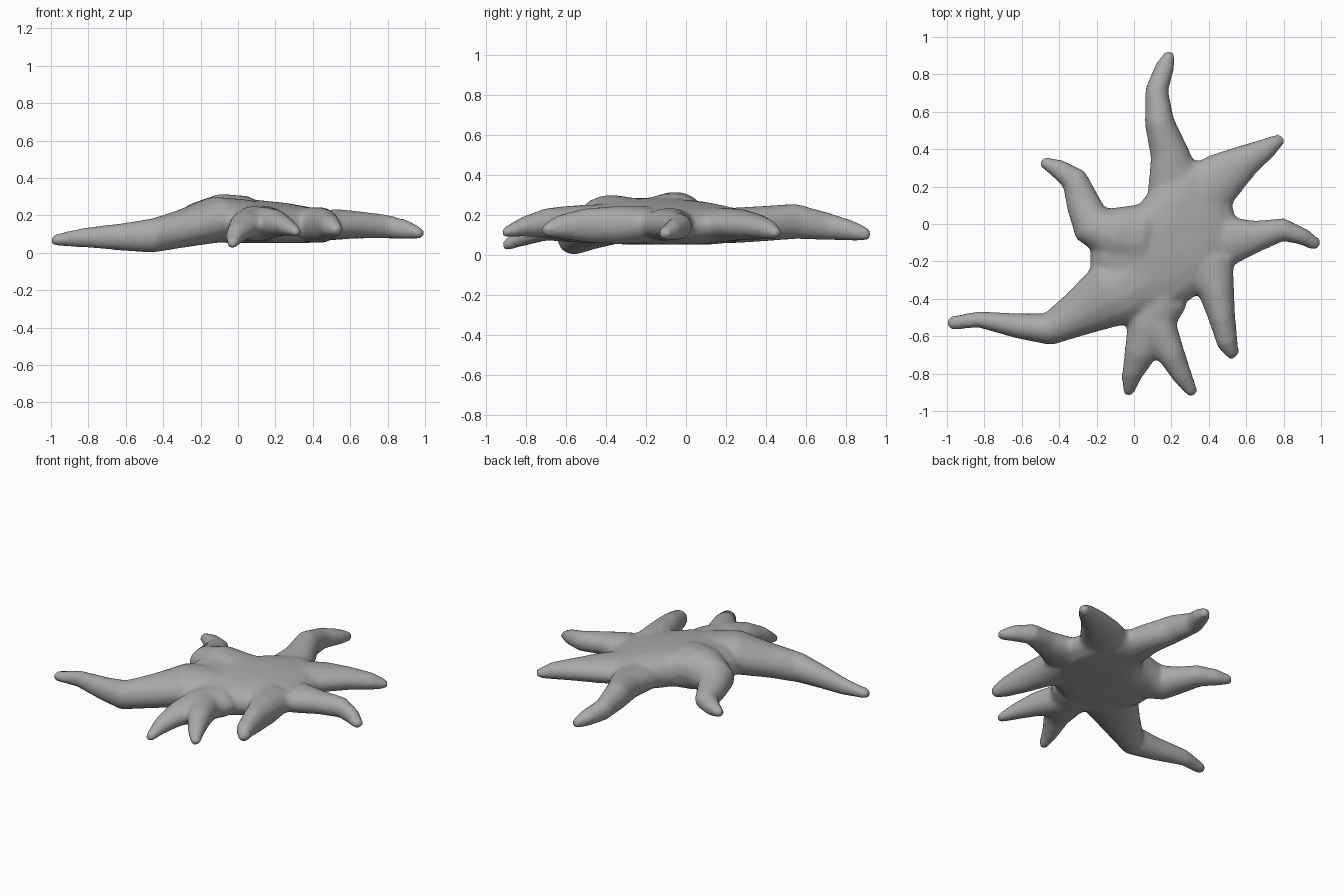
import bpy, bmesh, math
from mathutils import Vector

if "Cube" in bpy.data.objects:
    bpy.data.objects.remove(bpy.data.objects["Cube"], do_unlink=True)

grey = bpy.data.materials.new("grey skin")
grey.use_nodes = True
COLOUR = (0.4, 0.4, 0.4, 1)
grey.diffuse_color = COLOUR
grey.node_tree.nodes["Principled BSDF"].inputs["Base Color"].default_value = COLOUR

SIDES = 14
bm = bmesh.new()


def loft(rings):
    """Skin a list of equal rings of points into a closed solid."""
    loops = [[bm.verts.new(p) for p in ring] for ring in rings]
    n = len(loops[0])
    for a, b in zip(loops, loops[1:]):
        for i in range(n):
            j = (i + 1) % n
            bm.faces.new((a[i], a[j], b[j], b[i]))
    bm.faces.new(loops[0][::-1])
    bm.faces.new(loops[-1])


def arm(stations):
    """Tube of oval sections; each station is x, y, half width, bottom z, top z."""
    rings = []
    for i, (x, y, w, lo, hi) in enumerate(stations):
        p, q = stations[max(i - 1, 0)], stations[min(i + 1, len(stations) - 1)]
        along = Vector((q[0] - p[0], q[1] - p[1], 0)).normalized()
        side = Vector((-along.y, along.x, 0))
        centre, h = Vector((x, y, (lo + hi) / 2)), (hi - lo) / 2
        ring = []
        for k in range(SIDES):
            t = math.tau * k / SIDES
            ring.append(centre + side * w * math.cos(t) + Vector((0, 0, h * math.sin(t))))
        if i == 0:  # rounded tip
            mid = centre - along * w * 0.5
            rings.append([mid + (v - centre) * 0.6 for v in ring])
        rings.append(ring)
    loft(rings)


# Central body: stacked copies of one outline, its top sloping down to +x
outline = [(-0.24, -0.22), (-0.14, -0.42), (0.0, -0.52), (0.19, -0.48), (0.34, -0.38),
           (0.50, -0.27), (0.55, -0.1), (0.54, 0.06), (0.50, 0.20), (0.34, 0.34),
           (0.14, 0.24), (0.02, 0.10), (-0.14, 0.06), (-0.23, -0.06)]
CX, CY = 0.17, -0.1
body = []
for s, z in [(0.55, 0.052), (0.8, 0.065), (0.95, 0.1), (1, 0.15),
             (0.95, 0.2), (0.8, 0.243), (0.55, 0.265), (0.25, 0.275)]:
    slope = 0.10 * max(0, (z - 0.15) / 0.12)
    body.append([(CX + (x - CX) * s, CY + (y - CY) * s, z - slope * (x - CX) * s)
                 for x, y in outline])
loft(body)

# Back arm
arm([(0.192, 0.91, 0.03, 0.07, 0.135), (0.165, 0.84, 0.053, 0.068, 0.17),
     (0.122, 0.72, 0.062, 0.072, 0.21), (0.135, 0.55, 0.08, 0.078, 0.258),
     (0.19, 0.38, 0.105, 0.065, 0.245), (0.22, 0.2, 0.15, 0.055, 0.235)])
# Back left arm
arm([(0.785, 0.455, 0.032, 0.08, 0.14), (0.72, 0.41, 0.055, 0.075, 0.18),
     (0.60, 0.34, 0.09, 0.075, 0.21), (0.48, 0.26, 0.135, 0.07, 0.23),
     (0.35, 0.15, 0.17, 0.06, 0.24)])
# Left arm
arm([(0.975, -0.11, 0.037, 0.075, 0.135), (0.91, -0.07, 0.046, 0.07, 0.175),
     (0.80, -0.03, 0.063, 0.075, 0.205), (0.66, -0.065, 0.085, 0.078, 0.222),
     (0.50, -0.09, 0.14, 0.065, 0.238)])
# Front left arm
arm([(0.53, -0.70, 0.036, 0.09, 0.16), (0.50, -0.64, 0.057, 0.08, 0.2),
     (0.47, -0.5, 0.073, 0.06, 0.235), (0.44, -0.35, 0.1, 0.05, 0.245),
     (0.38, -0.2, 0.16, 0.055, 0.245)])
# Forked front arm
arm([(-0.03, -0.90, 0.034, 0.02, 0.08), (-0.015, -0.82, 0.053, 0.04, 0.15),
     (0.03, -0.7, 0.085, 0.07, 0.215), (0.08, -0.55, 0.12, 0.06, 0.25),
     (0.12, -0.4, 0.17, 0.055, 0.255)])
arm([(0.315, -0.905, 0.032, 0.085, 0.14), (0.262, -0.82, 0.053, 0.09, 0.19),
     (0.20, -0.7, 0.075, 0.085, 0.235), (0.13, -0.55, 0.1, 0.06, 0.25)])
# Long front right arm
arm([(-0.98, -0.53, 0.038, 0.035, 0.1), (-0.83, -0.51, 0.045, 0.028, 0.135),
     (-0.62, -0.545, 0.068, 0.01, 0.16), (-0.46, -0.563, 0.088, -0.002, 0.185),
     (-0.3, -0.48, 0.125, 0.025, 0.235), (-0.13, -0.38, 0.18, 0.05, 0.302),
     (0.05, -0.28, 0.2, 0.06, 0.285)])
# Curled back right arm
arm([(-0.485, 0.33, 0.03, 0.10, 0.165), (-0.41, 0.298, 0.053, 0.085, 0.185),
     (-0.32, 0.24, 0.073, 0.075, 0.205), (-0.275, 0.12, 0.092, 0.07, 0.23),
     (-0.23, 0.0, 0.115, 0.06, 0.27), (-0.1, -0.05, 0.15, 0.055, 0.318),
     (0.06, -0.08, 0.2, 0.06, 0.305)])

bmesh.ops.recalc_face_normals(bm, faces=bm.faces)
mesh = bpy.data.meshes.new("starfish")
bm.to_mesh(mesh)
bm.free()
starfish = bpy.data.objects.new("starfish", mesh)
bpy.context.collection.objects.link(starfish)
mesh.materials.append(grey)

# Fuse all parts into one skin and soften the joins
fuse = starfish.modifiers.new("fuse", 'REMESH')
fuse.mode = 'VOXEL'
fuse.voxel_size = 0.016
fuse.use_smooth_shade = True
soften = starfish.modifiers.new("soften", 'SMOOTH')
soften.factor = 0.5
soften.iterations = 8
